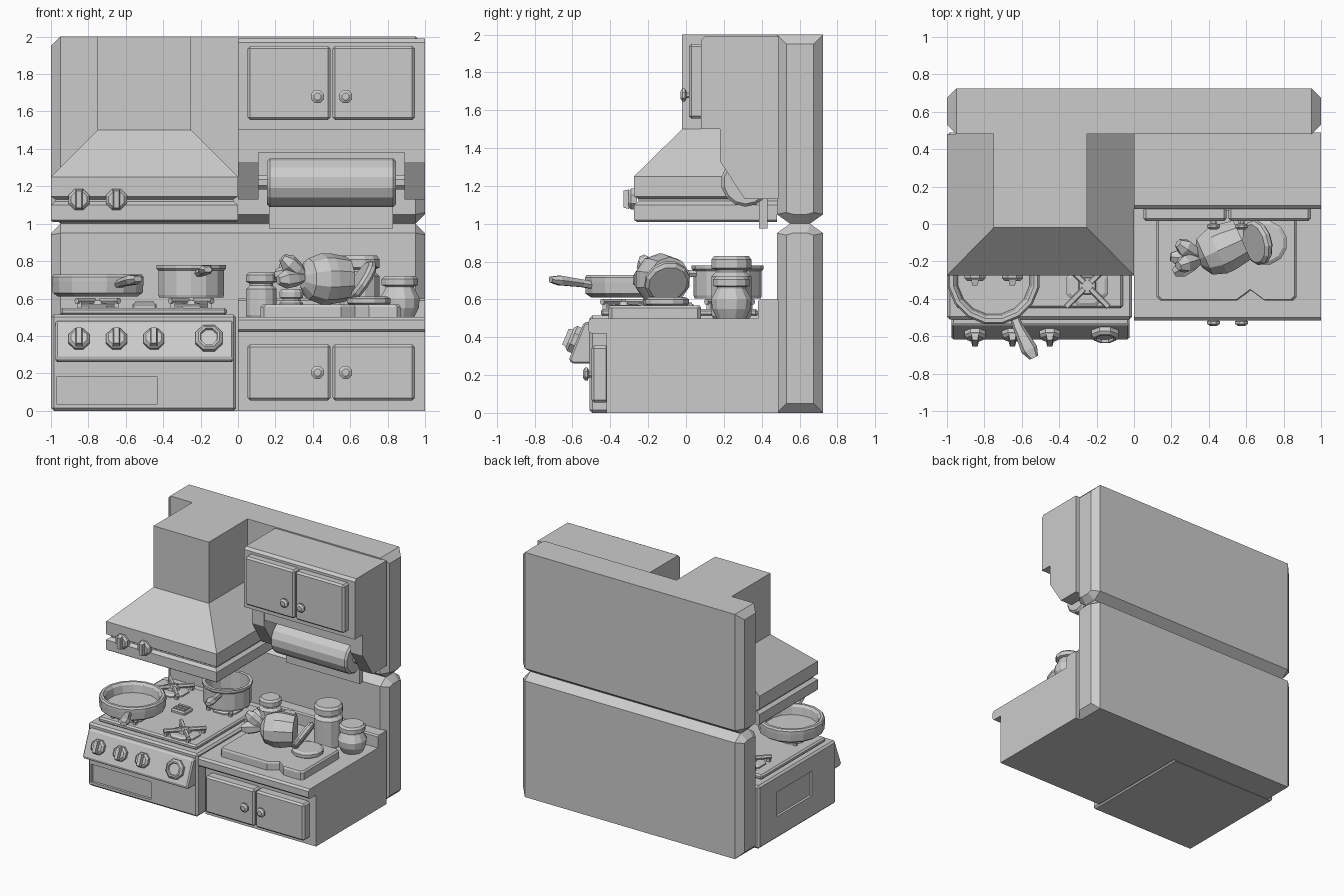
import bpy, bmesh
from math import sin, cos, pi
from mathutils import Vector

if "Cube" in bpy.data.objects:
    bpy.data.objects.remove(bpy.data.objects["Cube"])


def finish(name, bm, bevel=0):
    if bevel:
        bmesh.ops.bevel(bm, geom=bm.edges[:], offset=bevel, segments=1, affect='EDGES')
    bmesh.ops.recalc_face_normals(bm, faces=bm.faces[:])
    me = bpy.data.meshes.new(name)
    bm.to_mesh(me)
    bm.free()
    ob = bpy.data.objects.new(name, me)
    bpy.context.collection.objects.link(ob)
    return ob


def loft(name, rings, bevel=0):
    """Skin a list of equal-length rings and cap both ends."""
    bm = bmesh.new()
    vs = [[bm.verts.new(p) for p in r] for r in rings]
    n = len(vs[0])
    for a, b in zip(vs, vs[1:]):
        for i in range(n):
            j = (i + 1) % n
            bm.faces.new((a[i], a[j], b[j], b[i]))
    bm.faces.new(vs[0])
    bm.faces.new(vs[-1])
    return finish(name, bm, bevel)


def rect(x0, x1, y0, y1, z):
    return [(x0, y0, z), (x1, y0, z), (x1, y1, z), (x0, y1, z)]


def box(name, x0, x1, y0, y1, z0, z1, bevel=0):
    return loft(name, [rect(x0, x1, y0, y1, z0), rect(x0, x1, y0, y1, z1)], bevel)


def prism_x(name, prof, x0, x1, bevel=0):
    return loft(name, [[(x, y, z) for y, z in prof] for x in (x0, x1)], bevel)


def lathe(name, prof, loc, axis=(0, 0, 1), n=12):
    """Revolve (radius, height) points about an axis through loc."""
    q = Vector(axis).to_track_quat('Z', 'Y')
    rings = [[Vector(loc) + q @ Vector((r * cos(2 * pi * (i + .5) / n),
              r * sin(2 * pi * (i + .5) / n), h)) for i in range(n)] for r, h in prof]
    return loft(name, rings)


def handle(name, stations):
    """Flattened six-sided bar along stations of (x, y, z, half width, half height)."""
    d = Vector(stations[-1][:3]) - Vector(stations[0][:3])
    side = Vector((-d.y, d.x, 0)).normalized()
    sec = [(-1, 0), (-.6, -1), (.6, -1), (1, 0), (.6, 1), (-.6, 1)]
    loft(name, [[Vector(s[:3]) + side * u * s[3] + Vector((0, 0, v * s[4])) for u, v in sec]
                for s in stations])


def cut(ob, *dims):
    c = box("cutter", *dims)
    c.hide_render = True
    m = ob.modifiers.new("cut", 'BOOLEAN')
    m.object, m.operation, m.solver = c, 'DIFFERENCE', 'EXACT'
    bpy.context.view_layer.objects.active = ob
    bpy.ops.object.modifier_apply(modifier=m.name)
    bpy.data.objects.remove(c)


# Wall: two panels meeting in a V groove, chamfered ends
for name, e, m in (("wall_upper", 2, 1), ("wall_lower", 0, 1)):
    s = 1 if e == 2 else -1
    full = [(.48, e), (.725, e), (.725, m + .05 * s), (.655, m), (.55, m), (.48, m + .05 * s)]
    end = [(.53, e - .05 * s), (.675, e - .05 * s), (.675, m + .06 * s),
           (.64, m + .05 * s), (.565, m + .05 * s), (.53, m + .06 * s)]
    loft(name, [[(x, y, z) for y, z in p]
                for x, p in ((-1, end), (-.95, full), (.95, full), (1, end))])

# Stove body with recessed drawer and side panel
body = box("stove_body", -1, -.01, -.51, .49, 0, .515, .015)
cut(body, -.97, -.43, -.6, -.49, .035, .18)
cut(body, -1.1, -.98, -.2, .25, .18, .38)
box("stove_plate", -.95, -.06, -.45, .38, .51, .55, .012)
prism_x("control_panel", [(-.49, .48), (-.54, .48), (-.62, .28), (-.60, .26), (-.49, .26)],
        -.975, -.025, .01)

# Knobs
N = Vector((0, -.92, .39))


def dial(name, loc, axis):
    lathe(name, [(.06, -.01), (.06, .02), (.045, .035)], loc, axis, 8)
    q = Vector(axis).to_track_quat('Z', 'Y')
    a = Vector(axis).normalized()
    up = Vector((1, 0, 0)).cross(a)
    rings = []
    for h, w, l in ((.03, .02, .052), (.06, .014, .045)):
        rings.append([Vector(loc) + a * h + Vector((w * u, 0, 0)) + up * l * v
                      for u, v in ((-1, -1), (1, -1), (1, 1), (-1, 1))])
    loft(name + "_grip", rings)


for i, x in enumerate((-.85, -.65, -.45)):
    dial(f"stove_knob_{i}", (x, -.582, .38), N)
lathe("oven_timer", [(.078, -.01), (.078, .02), (.062, .035), (.05, .035), (.045, .022)],
      (-.155, -.582, .385), N, 8)
for i, x in enumerate((-.85, -.65)):
    dial(f"hood_knob_{i}", (x, -.27, 1.13), (0, -1, 0))

# Burners with crossed pan supports
for i, (x, y) in enumerate(((-.75, -.3), (-.25, -.33), (-.75, .24), (-.25, .22))):
    lathe(f"burner_{i}", [(.12, .54), (.12, .56), (.1, .57), (.05, .57), (.045, .59)],
          (x, y, 0), n=8)
    for k in range(4):
        a = pi / 4 + k * pi / 2
        c, s = cos(a), sin(a)
        handle(f"support_{i}_{k}", [(x + c * r, y + s * r, .588, .016, .014)
                                    for r in (.025, .16)])
        box(f"support_foot_{i}_{k}", x + c * .14 - .012, x + c * .14 + .012,
            y + s * .14 - .012, y + s * .14 + .012, .54, .59)
box("centre_vent", -.565, -.435, -.065, .045, .54, .575, .01)
for i in range(3):
    box(f"vent_slat_{i}", -.55, -.45, -.052 + i * .032, -.032 + i * .032, .57, .583)

# Frying pan and pot
lathe("frying_pan", [(.215, .61), (.245, .63), (.25, .69), (.25, .715), (.24, .728),
                     (.22, .728), (.205, .71), (.195, .65)], (-.75, -.29, 0), n=16)
handle("pan_handle", [(-.65, -.47, .67, .025, .018), (-.62, -.55, .685, .028, .02),
                      (-.56, -.67, .7, .045, .025), (-.535, -.715, .705, .025, .015)])
lathe("pot", [(.175, .605), (.18, .62), (.18, .75), (.19, .76), (.19, .78), (.165, .78),
              (.16, .64)], (-.25, .22, 0), n=14)
handle("pot_handle", [(-.21, .06, .735, .025, .017), (-.19, -.02, .74, .025, .018),
                      (-.17, -.11, .755, .04, .022), (-.16, -.16, .755, .022, .014)])

# Extractor hood and chimney
loft("hood", [rect(-.99, -.01, -.26, .48, 1.01), rect(-1, 0, -.275, .48, 1.02),
              rect(-1, 0, -.275, .48, 1.1), rect(-.975, -.025, -.25, .48, 1.12),
              rect(-.975, -.025, -.25, .48, 1.13), rect(-1, 0, -.275, .48, 1.145),
              rect(-1, 0, -.275, .48, 1.25), rect(-.75, -.25, -.02, .49, 1.5)])
box("chimney", -.75, -.25, -.02, .49, 1.5, 2)

# Base cabinet, counter and backsplash
box("base_cabinet", 0, 1, -.42, .49, 0, .43)
prism_x("countertop", [(-.50, .42), (-.515, .435), (-.515, .485), (-.50, .5), (.49, .5), (.49, .42)], 0, 1)
prism_x("backsplash", [(.38, .49), (.38, .59), (.39, .6), (.49, .6), (.49, .49)], 0, 1)

# Wall cabinet
prism_x("wall_cabinet", [(.08, 1.5), (.08, 1.97), (.1, 1.99), (.49, 1.99), (.49, 1.5)], 0, 1)

# Doors and round knobs for both cabinets
for pre, y, z0, z1, kz in (("upper", .015, 1.555, 1.95, 1.68), ("lower", -.5, .055, .355, .205)):
    for side, x0, x1, kx in (("left", .05, .495, .425), ("right", .505, .945, .575)):
        box(f"{pre}_door_{side}", x0, x1, y, y + .09, z0, z1, .014)
        lathe(f"{pre}_door_knob_{side}", [(.018, -.01), (.018, .012), (.037, .02),
                                         (.037, .034), (.02, .045)],
              (kx, y, kz), (0, -1, 0), 8)

# Towel roll holder
bracket = [(.18, 1.5), (.49, 1.5), (.49, 1.13), (.31, 1.13), (.18, 1.33)]
prism_x("roll_bracket_left", bracket, 0, .11)
prism_x("roll_bracket_right", bracket, .89, 1)
box("roll_header", .1, .9, .185, .49, 1.38, 1.5)
lathe("roll_rod", [(.04, 0), (.04, .8)], (.1, .315, 1.22), (1, 0, 0), 8)
lathe("paper_roll", [(.115, 0), (.13, .015), (.13, .675), (.115, .69)],
      (.155, .315, 1.22), (1, 0, 0), 14)
box("paper_sheet", .165, .83, .385, .43, .975, 1.22)

# Cutting board with notched front edge
outline = [(.14, -.41), (.55, -.41), (.625, -.355), (.7, -.41), (.85, -.41), (.87, -.39),
           (.87, .06), (.85, .08), (.14, .08), (.12, .06), (.12, -.39)]
loft("cutting_board", [[(.495 + (x - .495) * s, -.165 + (y + .165) * s, z) for x, y in outline]
                       for z, s in ((.495, 1), (.555, 1), (.568, .97))])

# Vegetable with leaves and slices
ax = Vector((.91, .41, 0))
lathe("vegetable", [(.05, 0), (.11, .035), (.137, .11), (.137, .16), (.12, .255)],
      (.345, -.19, .705), ax, 10)
for i, d in enumerate(((-.75, .5, .42), (-1, .05, .1), (-.85, -.45, -.1), (-.6, -.2, .5))):
    lathe(f"leaf_{i}", [(.025, 0), (.045, .06), (.05, .12), (.025, .165)],
          (.36, -.185, .715), d, 6)
lathe("slice_leaning", [(.105, -.025), (.122, -.01), (.122, .01), (.105, .025)],
      (.66, -.1, .695), (.82, .2, -.54), 12)
lathe("slice_flat", [(.1, .56), (.12, .575), (.12, .6), (.1, .612)], (.7, -.1, 0), n=12)

# Storage jars
lathe("jar_tall", [(.1, .5), (.11, .515), (.11, .72), (.085, .745), (.085, .755), (.11, .765),
                   (.11, .81), (.095, .83)], (.65, .24, 0))
lathe("jar_round", [(.08, .5), (.105, .55), (.11, .6), (.08, .655), (.08, .665), (.1, .672),
                    (.1, .705), (.085, .72)], (.865, .24, 0))
lathe("jar_left", [(.08, .5), (.085, .51), (.085, .65), (.065, .67), (.065, .68), (.085, .69),
                   (.085, .725), (.07, .74)], (.125, .24, 0))
lathe("jar_small", [(.06, .5), (.065, .51), (.065, .575), (.05, .59), (.05, .6), (.065, .605),
                    (.065, .635), (.055, .65)], (.285, .24, 0))
